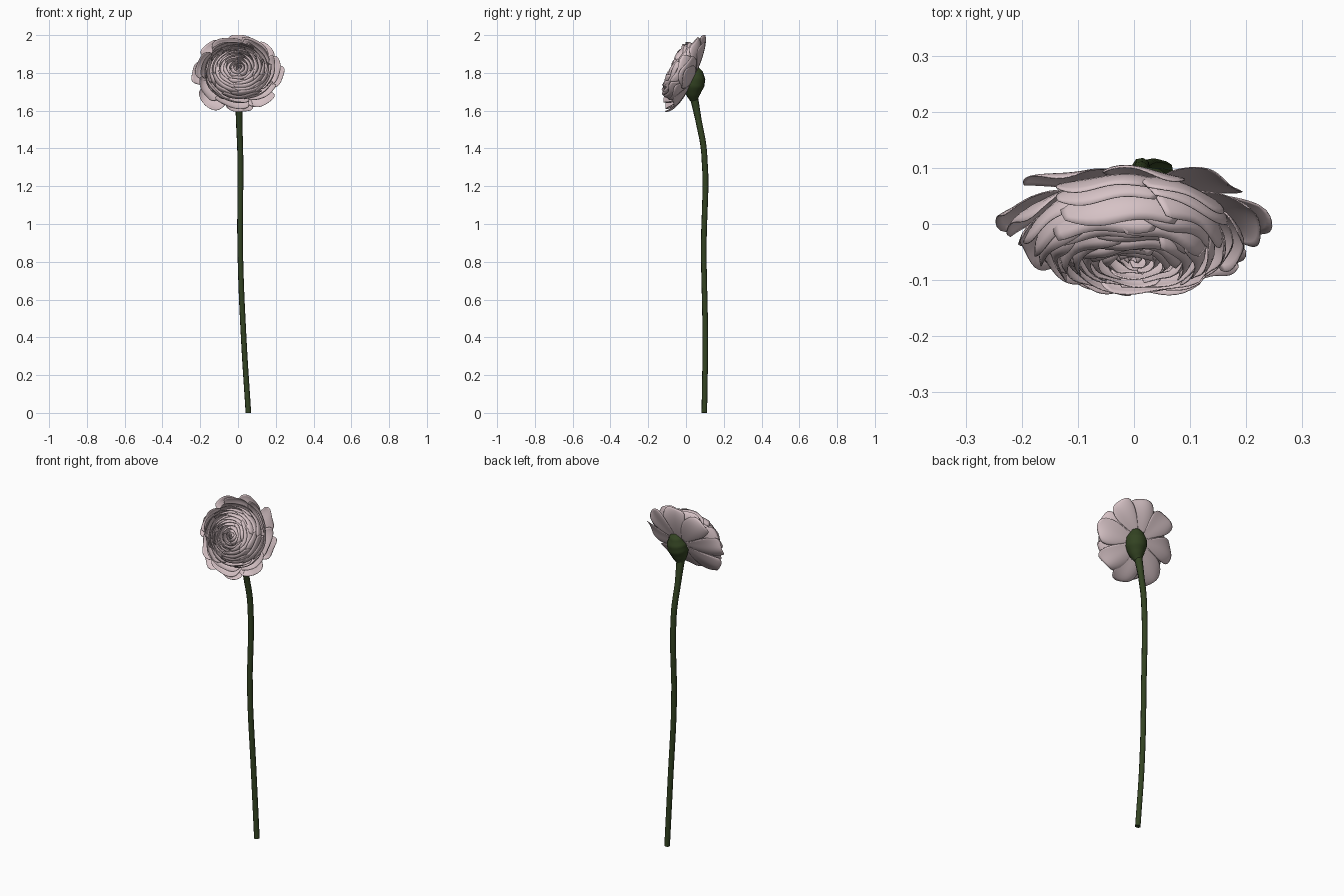
import bpy, bmesh, math, random
from mathutils import Vector

if "Cube" in bpy.data.objects:
    bpy.data.objects.remove(bpy.data.objects["Cube"])

random.seed(11)

def material(name, rgb):
    m = bpy.data.materials.new(name)
    m.diffuse_color = (*rgb, 1)
    m.use_nodes = True
    m.node_tree.nodes["Principled BSDF"].inputs["Base Color"].default_value = m.diffuse_color
    return m

PINK = material("pale pink", (0.67, 0.54, 0.56))
GREEN = material("dark green", (0.033, 0.056, 0.016))

# Flower frame: origin at the petal base, N points out of the bloom's face
ORIGIN = Vector((0.0, 0.043, 1.777))
N = Vector((-0.02, -0.905, 0.42)).normalized()
X = (Vector((1, 0, 0)) - N * N.x).normalized()
U = N.cross(X)

def finish(obj, mat, angle=60):
    obj.data.materials.clear()
    obj.data.materials.append(mat)
    bpy.ops.object.select_all(action='DESELECT')
    obj.select_set(True)
    bpy.context.view_layer.objects.active = obj
    bpy.ops.object.shade_smooth_by_angle(angle=math.radians(angle))

def tube(name, points, mat, sides_res):
    """Tapered tube through (x, y, z, radius) points."""
    cu = bpy.data.curves.new(name, 'CURVE')
    cu.dimensions = '3D'
    cu.bevel_depth = 1.0
    cu.bevel_resolution = sides_res
    cu.use_fill_caps = True
    cu.resolution_u = 5
    sp = cu.splines.new('BEZIER')
    sp.bezier_points.add(len(points) - 1)
    for bp, (x, y, z, r) in zip(sp.bezier_points, points):
        bp.co = (x, y, z)
        bp.radius = r
        bp.handle_left_type = bp.handle_right_type = 'AUTO'
    obj = bpy.data.objects.new(name, cu)
    bpy.context.collection.objects.link(obj)
    bpy.ops.object.select_all(action='DESELECT')
    obj.select_set(True)
    bpy.context.view_layer.objects.active = obj
    bpy.ops.object.convert(target='MESH')
    finish(bpy.context.object, mat)

def bezier(p, t):
    k = (1 - t) ** 3, 3 * t * (1 - t) ** 2, 3 * t * t * (1 - t), t ** 3
    return (sum(a * q[0] for a, q in zip(k, p)),
            sum(a * q[1] for a, q in zip(k, p)))

def add_petal(bm, ang, half, r, h, cup, rounding):
    """Fan-shaped petal following a cupped or flared side profile."""
    prof = [(0.015, 0.0), (r * (0.5 + 0.6 * cup) + 0.02 * cup, 0.0),
            (r * (0.85 + 0.4 * cup) + 0.025 * cup, h * (0.35 + 0.55 * cup)), (r, h)]
    nu, nv = 14, 10
    ph, ph2 = random.uniform(0, 6.28), random.uniform(0, 6.28)
    ruffle = 0.003 + 0.006 * (1 - cup)
    grid = []
    for j in range(nv + 1):
        t = j / nv
        row = []
        for i in range(nu + 1):
            s = 2 * i / nu - 1
            te = t * (1 - rounding * abs(s) ** 3.5 + 0.015 * math.sin(4 * s + ph))
            rr, hh = bezier(prof, te)
            a = ang + s * half * (0.8 + 0.2 * math.sin(math.pi * t))
            # one side tucks under its neighbour, rim slightly ruffled
            rr *= 1 + 0.06 * s * t
            hh += t * t * ruffle * (s * s + math.sin(3.5 * s + ph2))
            row.append(bm.verts.new(ORIGIN + X * (rr * math.cos(a))
                                    + U * (rr * math.sin(a) * 0.93) + N * hh))
        grid.append(row)
    for j in range(nv):
        for i in range(nu):
            bm.faces.new((grid[j][i], grid[j][i + 1],
                          grid[j + 1][i + 1], grid[j + 1][i]))

# Petal rings: name, [(tip radius, tip height, count, cup, rounding, overlap)]
RINGS = {
    "heart_petals": [(0.008, 0.120, 3, 1.0, 0.04, 1.5), (0.022, 0.124, 3, 1.0, 0.05, 1.5),
                     (0.040, 0.127, 4, 1.0, 0.05, 1.5)],
    "inner_petals": [(0.058, 0.130, 4, 1.0, 0.06, 1.5), (0.076, 0.132, 5, 0.95, 0.06, 1.5),
                     (0.094, 0.132, 5, 0.9, 0.06, 1.5), (0.112, 0.130, 5, 0.85, 0.06, 1.5),
                     (0.130, 0.125, 6, 0.75, 0.07, 1.45), (0.148, 0.118, 6, 0.65, 0.08, 1.4)],
    "middle_petals": [(0.166, 0.107, 6, 0.52, 0.10, 1.4), (0.188, 0.090, 7, 0.35, 0.13, 1.3)],
    "outer_petals": [(0.220, 0.068, 7, 0.2, 0.18, 1.15), (0.247, 0.042, 8, 0.1, 0.22, 1.1)],
}
turn = 0.0
for name, rings in RINGS.items():
    bm = bmesh.new()
    for r, h, n, cup, rounding, overlap in rings:
        turn += 0.9
        wild = 1 - cup
        for k in range(n):
            a = turn + 2 * math.pi * k / n + random.uniform(-0.12, 0.12)
            half = math.pi / n * overlap * random.uniform(0.92, 1.08)
            add_petal(bm, a, half, r * random.uniform(0.96, 1.04),
                      h + random.uniform(-1, 1) * (0.003 + 0.014 * wild), cup, rounding)
    me = bpy.data.meshes.new(name)
    bm.to_mesh(me)
    bm.free()
    obj = bpy.data.objects.new(name, me)
    bpy.context.collection.objects.link(obj)
    finish(obj, PINK)
    sol = obj.modifiers.new("thickness", 'SOLIDIFY')
    sol.thickness = 0.002
    sol.offset = 0

# Long, slightly bent stem
tube("stem", [(0.055, 0.097, 0.0, 0.015), (0.030, 0.102, 0.4, 0.015),
              (0.012, 0.094, 0.85, 0.015), (0.012, 0.096, 1.38, 0.016),
              (0.006, 0.066, 1.55, 0.017), (0.006, 0.042, 1.67, 0.022)], GREEN, 2)

# Egg-shaped green base behind the bloom
tube("flower_base", [(0.006, 0.041, 1.655, 0.020), (0.013, 0.038, 1.69, 0.040),
                     (0.020, 0.040, 1.735, 0.058), (0.024, 0.045, 1.775, 0.058),
                     (0.024, 0.052, 1.815, 0.038), (0.022, 0.056, 1.835, 0.008)], GREEN, 5)
